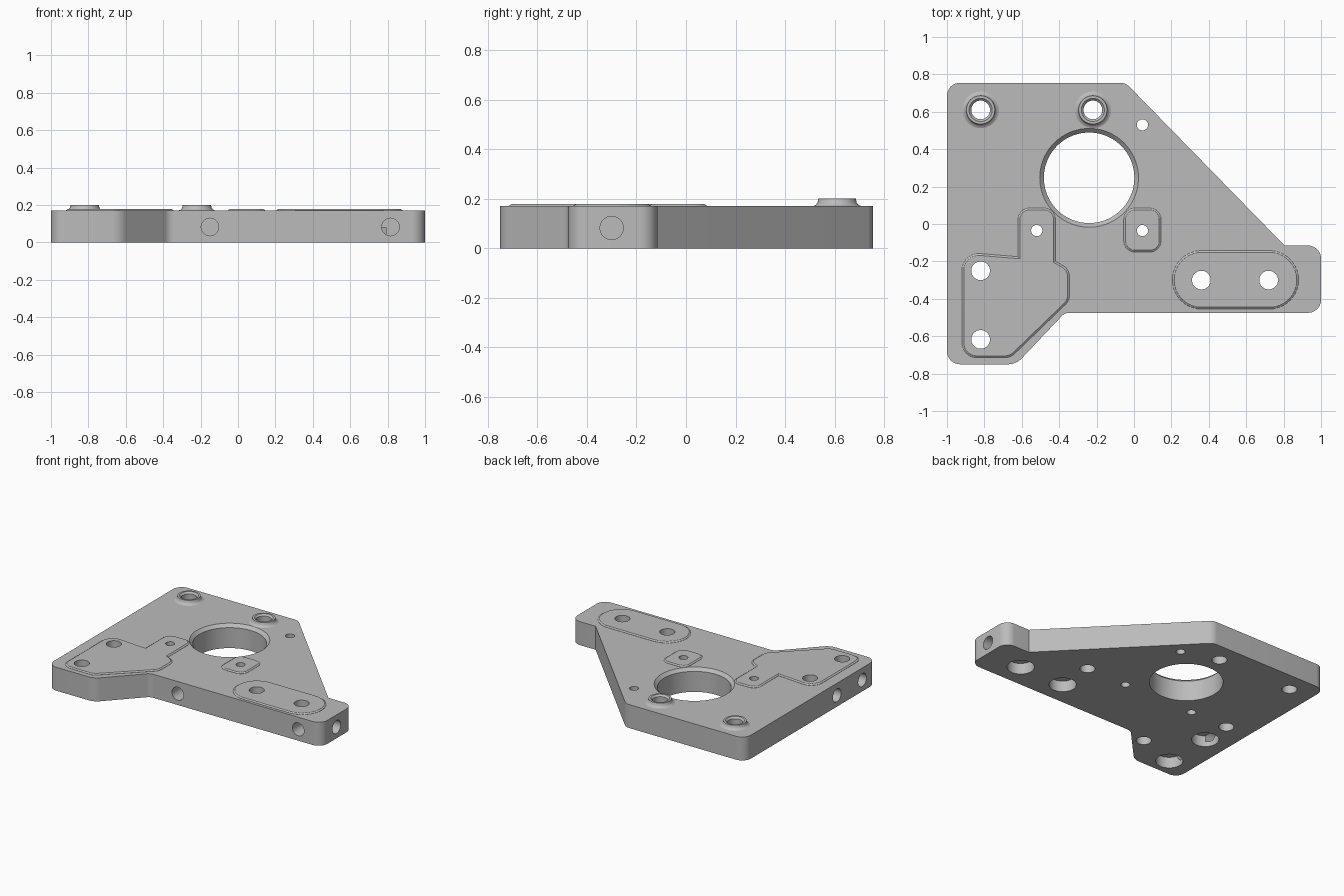
import bpy, bmesh, math
from mathutils import Vector, Matrix

if "Cube" in bpy.data.objects:
    bpy.data.objects.remove(bpy.data.objects["Cube"], do_unlink=True)

TOP = 0.17       # plate thickness
PAD = 0.178      # top of the raised pads

grey = bpy.data.materials.new("machined grey")
grey.use_nodes = True
GREY = (0.5, 0.5, 0.5, 1)
grey.diffuse_color = GREY
grey.node_tree.nodes["Principled BSDF"].inputs["Base Color"].default_value = GREY


def finish(name, bm):
    bmesh.ops.recalc_face_normals(bm, faces=bm.faces[:])
    mesh = bpy.data.meshes.new(name)
    bm.to_mesh(mesh)
    bm.free()
    mesh.materials.append(grey)
    obj = bpy.data.objects.new(name, mesh)
    bpy.context.collection.objects.link(obj)
    return obj


def rounded(corners, inset=0.0, steps=10):
    """Clockwise corners (x, y, radius) to an outline, optionally shrunk inwards."""
    out, n = [], len(corners)
    for i, (x, y, r) in enumerate(corners):
        p = Vector((x, y))
        a = (Vector(corners[i - 1][:2]) - p).normalized()
        b = (Vector(corners[(i + 1) % n][:2]) - p).normalized()
        half = a.angle(b) / 2
        convex = a.x * b.y - a.y * b.x > 0
        mid = (a + b).normalized()
        p = p + mid * (inset / math.sin(half)) * (1 if convex else -1)
        r = max(r - inset, 0) if convex else (r + inset if r else 0)
        if r < 0.001:
            out.append(p)
            continue
        centre = p + mid * (r / math.sin(half))
        start = p + a * (r / math.tan(half)) - centre
        sweep = (math.pi - 2 * half) * (-1 if convex else 1)
        for k in range(steps + 1):
            out.append(centre + Matrix.Rotation(sweep * k / steps, 2) @ start)
    return out


def loft(name, sections):
    """Solid through a stack of (outline, height) sections."""
    bm = bmesh.new()
    rings = [[bm.verts.new((p.x, p.y, z)) for p in pts] for pts, z in sections]
    for low, high in zip(rings, rings[1:]):
        for i in range(len(low)):
            j = (i + 1) % len(low)
            bm.faces.new((low[i], low[j], high[j], high[i]))
    bm.faces.new(rings[0])
    bm.faces.new(rings[-1])
    return finish(name, bm)


def lathe(bm, profile, at, axis=(0, 0, 1), sides=40, closed=False):
    """Spin (radius, height) points about an axis; ends are capped unless closed."""
    turn = Vector((0, 0, 1)).rotation_difference(Vector(axis)).to_matrix()
    rings = []
    for r, h in profile:
        ring = []
        for k in range(sides):
            t = math.tau * k / sides
            ring.append(bm.verts.new(Vector(at) + turn @ Vector((r * math.cos(t), r * math.sin(t), h))))
        rings.append(ring)
    pairs = list(zip(rings, rings[1:])) + ([(rings[-1], rings[0])] if closed else [])
    for low, high in pairs:
        for i in range(sides):
            j = (i + 1) % sides
            bm.faces.new((low[i], low[j], high[j], high[i]))
    if not closed:
        bm.faces.new(rings[0][::-1])
        bm.faces.new(rings[-1])


# Main plate
plate = loft("base_plate", [(rounded([
    (-1, 0.755, 0.07), (-0.045, 0.755, 0.07), (0.805, -0.115, 0), (1, -0.115, 0.07),
    (1, -0.475, 0.07), (-0.37, -0.475, 0.06), (-0.63, -0.75, 0.1), (-1, -0.75, 0.07),
]), z) for z in (0, TOP)])

# Raised pads with a bevelled rim
pad_outlines = {
    "left_mount_pad": [
        (-0.62, 0.085, 0.06), (-0.42, 0.085, 0.06), (-0.42, -0.2, 0), (-0.345, -0.24, 0.07),
        (-0.345, -0.41, 0.07), (-0.66, -0.715, 0.08), (-0.92, -0.715, 0.08),
        (-0.92, -0.15, 0.09), (-0.62, -0.175, 0)],
    "centre_pad": [
        (-0.055, 0.085, 0.06), (0.145, 0.085, 0.06), (0.145, -0.15, 0.06), (-0.055, -0.15, 0.06)],
    "slot_pad": [
        (0.205, -0.142, 0.156), (0.88, -0.142, 0.156), (0.88, -0.455, 0.156), (0.205, -0.455, 0.156)],
}
pads = [loft(name, [(rounded(c), TOP - 0.01), (rounded(c), TOP + 0.001), (rounded(c, 0.01), PAD)])
        for name, c in pad_outlines.items()]

# Flared bosses around the two rear holes
rear_holes = [(-0.82, 0.61), (-0.22, 0.61)]
bosses = []
for side, (x, y) in zip(("left_rear_boss", "middle_rear_boss"), rear_holes):
    bm = bmesh.new()
    lathe(bm, [(0.05, TOP - 0.02), (0.098, TOP - 0.02), (0.098, TOP), (0.086, 0.175), (0.079, 0.184),
               (0.076, 0.2), (0.062, 0.2), (0.05, 0.188)], (x, y, 0), closed=True)
    bosses.append(finish(side, bm))

# Hole cutters
cut = bmesh.new()
for x, y in rear_holes:
    lathe(cut, [(0.05, -0.1), (0.05, 0.3)], (x, y, 0))
for x, y in [(-0.82, -0.25), (-0.82, -0.617), (0.36, -0.3), (0.72, -0.3)]:      # counterbored
    lathe(cut, [(0.09, -0.1), (0.09, 0.08), (0.05, 0.08), (0.05, 0.3)], (x, y, 0))
for x, y in [(-0.52, -0.035), (0.045, -0.035), (0.045, 0.53)]:                  # pin holes
    lathe(cut, [(0.03, -0.1), (0.03, 0.3)], (x, y, 0))
for x, y in [(0.37, -0.035), (-0.82, -0.035), (-0.52, -0.52)]:                  # blind, underneath
    lathe(cut, [(0.05, -0.1), (0.05, 0.11)], (x, y, 0))
lathe(cut, [(0.242, -0.1), (0.242, 0.148), (0.264, TOP), (0.264, 0.3)], (-0.24, 0.247, 0), sides=72)
for at, axis in [((-0.15, -0.475), (0, 1, 0)), ((0.815, -0.475), (0, 1, 0)), ((1, -0.3), (-1, 0, 0)),
                 ((-1, -0.3), (1, 0, 0)), ((-1, -0.59), (1, 0, 0))]:            # edge holes
    lathe(cut, [(0.047, -0.1), (0.047, 0.12)], (*at, 0.082), axis)
cutter = finish("hole_cutter", cut)

# Drill the plate and pads, then shade
for obj in [plate] + pads:
    mod = obj.modifiers.new("holes", 'BOOLEAN')
    mod.operation = 'DIFFERENCE'
    mod.solver = 'EXACT'
    mod.use_self = True
    mod.object = cutter
    bpy.context.view_layer.objects.active = obj
    bpy.ops.object.modifier_apply(modifier=mod.name)
bpy.data.objects.remove(cutter, do_unlink=True)

bpy.ops.object.select_all(action='DESELECT')
for obj in [plate] + pads + bosses:
    obj.select_set(True)
bpy.context.view_layer.objects.active = plate
bpy.ops.object.shade_smooth_by_angle(angle=math.radians(30))
